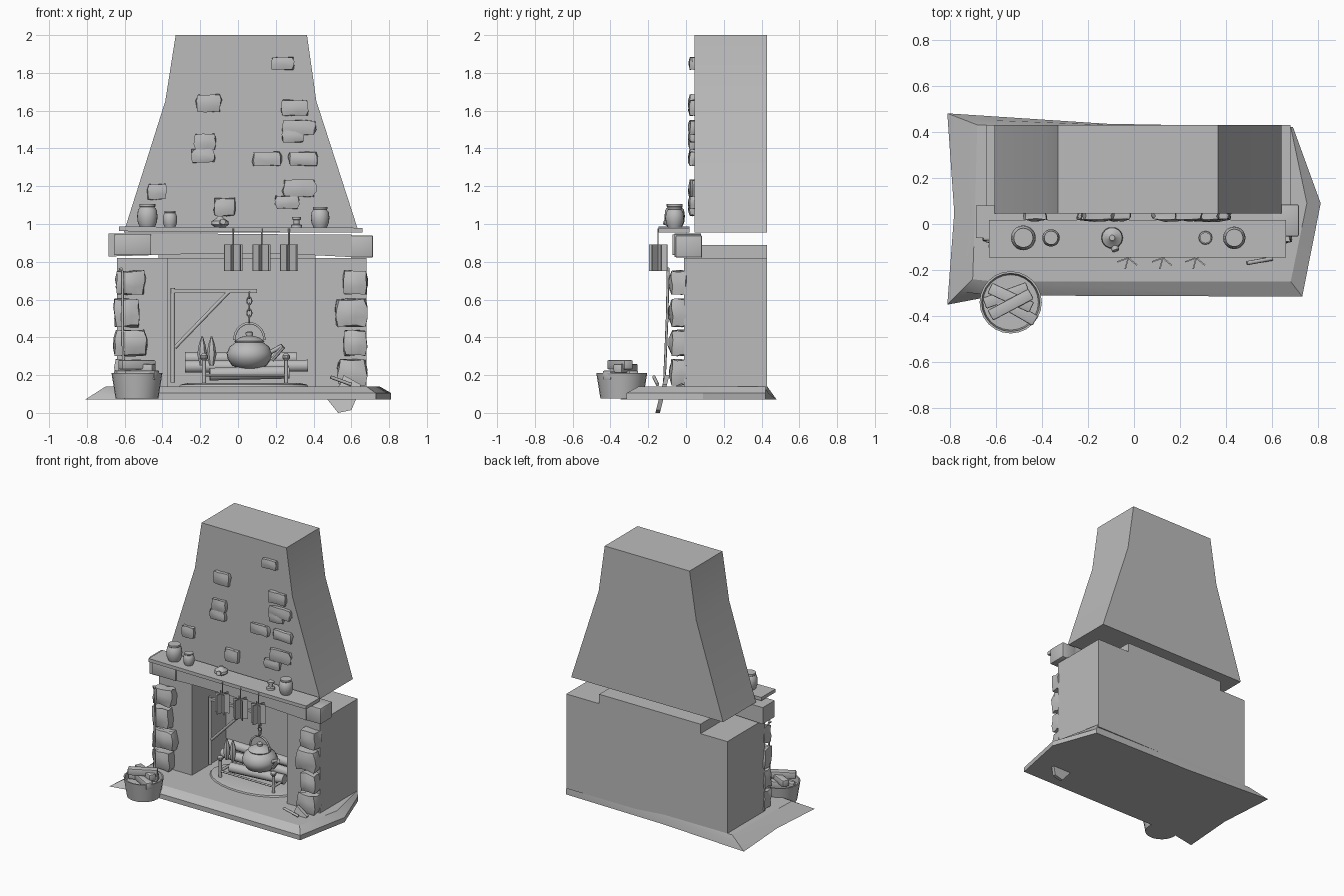
import bpy, bmesh, math, random
from mathutils import Vector, Matrix

random.seed(4)
grey = bpy.data.materials.new("stone grey")
grey.diffuse_color = (0.5, 0.5, 0.5, 1)


def finish(name, bm, angle=35):
    bmesh.ops.recalc_face_normals(bm, faces=bm.faces)
    me = bpy.data.meshes.new(name)
    bm.to_mesh(me)
    bm.free()
    ob = bpy.data.objects.new(name, me)
    bpy.context.collection.objects.link(ob)
    me.materials.append(grey)
    bpy.ops.object.select_all(action='DESELECT')
    ob.select_set(True)
    bpy.context.view_layer.objects.active = ob
    bpy.ops.object.shade_smooth_by_angle(angle=math.radians(angle))
    return ob


def box(name, x, y, z, bevel=0.0, rot=None):
    """Box from (min, max) ranges, optionally bevelled and turned about its centre."""
    c = Vector((sum(x) / 2, sum(y) / 2, sum(z) / 2))
    bm = bmesh.new()
    bmesh.ops.create_cube(bm, size=1)
    for v in bm.verts:
        v.co = Vector((v.co.x * (x[1] - x[0]), v.co.y * (y[1] - y[0]), v.co.z * (z[1] - z[0])))
    if bevel:
        bmesh.ops.bevel(bm, geom=bm.edges[:], offset=bevel, segments=2, profile=0.5, affect='EDGES')
    if rot:
        bm.transform(Matrix.Rotation(rot[0], 4, rot[1]))
    bm.transform(Matrix.Translation(c))
    return finish(name, bm)


def stone(name, x, z, w, h, y0, y1):
    """Rough rounded block with a jittered surface."""
    bm = bmesh.new()
    bmesh.ops.create_cube(bm, size=1)
    bmesh.ops.subdivide_edges(bm, edges=bm.edges[:], cuts=2, use_grid_fill=True)
    for v in bm.verts:
        r = max(abs(v.co.x), abs(v.co.z))
        px = 1 - 0.10 * (abs(v.co.z) > 0.4)
        py = 1 if r < 0.4 else 0.7
        j = [random.uniform(-0.05, 0.05) for _ in range(3)]
        v.co = Vector((x + (v.co.x * px + j[0]) * w, (y0 + y1) / 2 + (v.co.y * py + j[1]) * (y1 - y0),
                       z + (v.co.z + j[2]) * h))
    return finish(name, bm, 40)


def loft(name, rings, angle=35):
    """Closed solid through rings of equal point count."""
    bm = bmesh.new()
    rs = [[bm.verts.new(p) for p in ring] for ring in rings]
    n = len(rs[0])
    for a, b in zip(rs, rs[1:]):
        for i in range(n):
            bm.faces.new((a[i], a[(i + 1) % n], b[(i + 1) % n], b[i]))
    bm.faces.new(rs[0])
    bm.faces.new(rs[-1])
    return finish(name, bm, angle)


def lathe(name, x, y, profile, n=20, sy=1.0):
    rings = [[(x + r * math.cos(2 * math.pi * i / n), y + sy * r * math.sin(2 * math.pi * i / n), z)
              for i in range(n)] for r, z in profile]
    return loft(name, rings)


def rod(name, a, b, r, n=8):
    a, b = Vector(a), Vector(b)
    q = (b - a).to_track_quat('Z', 'Y')
    off = [q @ Vector((r * math.cos(2 * math.pi * i / n), r * math.sin(2 * math.pi * i / n), 0)) for i in range(n)]
    return loft(name, [[a + o for o in off], [b + o for o in off]], 50)


def path(name, pts, r, cyclic=False):
    cu = bpy.data.curves.new(name, 'CURVE')
    cu.dimensions = '3D'
    cu.bevel_depth, cu.bevel_resolution, cu.use_fill_caps = r, 1, True
    sp = cu.splines.new('POLY')
    sp.points.add(len(pts) - 1)
    for p, c in zip(sp.points, pts):
        p.co = (*c, 1)
    sp.use_cyclic_u = cyclic
    cu.materials.append(grey)
    ob = bpy.data.objects.new(name, cu)
    bpy.context.collection.objects.link(ob)


# chimney hood
loft("chimney_hood", [[(a, 0.045, z), (b, 0.045, z), (b, 0.43, z), (a, 0.43, z)] for a, b, z in
                      [(-0.605, 0.64, 0.955), (-0.385, 0.415, 1.65), (-0.33, 0.365, 2.0)]], 25)

# firebox: U-shaped plan around the niche, with a cap over it
plan = [(-0.64, -0.01), (-0.37, -0.01), (-0.37, 0.39), (0.41, 0.39),
        (0.41, -0.01), (0.68, -0.01), (0.68, 0.43), (-0.64, 0.43)]
loft("firebox", [[(x, y, z) for x, y in plan] for z in (0.12, 0.82)])
box("firebox_cap", (-0.42, 0.41), (0.08, 0.43), (0.815, 0.89))

# hearth slab with sloping edges
low = [(-0.81, 0.48), (-0.12, 0.435), (0.69, 0.42), (0.81, 0.09), (0.73, -0.315), (-0.6, -0.31), (-0.81, -0.35), (-0.78, 0.05)]
top = [(-0.68, 0.43), (-0.12, 0.43), (0.68, 0.42), (0.75, 0.09), (0.68, -0.25), (-0.6, -0.25), (-0.70, -0.24), (-0.69, 0.05)]
mid = [(0.5 * (a + c) if i in (0, 6, 7) else a, 0.5 * (b + d) if i in (0, 6, 7) else b)
       for i, ((a, b), (c, d)) in enumerate(zip(low, top))]
loft("hearth_slab", [[(x, y, 0.07) for x, y in low], [(x, y, 0.105) for x, y in mid],
                     [(x, y, 0.14) for x, y in top]], 25)
lathe("fire_disc", 0.03, 0.16, [(0.345, 0.135), (0.335, 0.15), (0.30, 0.157)], 28, 0.62)

# mantel beam and shelf
loft("mantel_beam", [[(x, -0.06, b), (x, 0.08, b), (x, 0.08, t), (x, -0.06, t)] for x, b, t in
                     [(-0.685, 0.828, 0.95), (-0.3, 0.84, 0.95), (0.3, 0.84, 0.945), (0.60, 0.825, 0.945)]])
box("mantel_left_block", (-0.655, -0.46), (-0.072, 0.0), (0.835, 0.945), 0.006)
box("mantel_end_block", (0.595, 0.715), (-0.055, 0.085), (0.822, 0.94), 0.008)
loft("mantel_shelf", [[(x, -0.145, z), (x, 0.018, z), (x, 0.018, z + 0.025), (x, -0.145, z + 0.025)]
                      for x, z in ((-0.63, 0.962), (0.0, 0.957), (0.66, 0.955))])

# pillar stones
for i, (x, z, w, h) in enumerate([(-0.57, 0.69, 0.15, 0.12), (-0.59, 0.53, 0.13, 0.14), (-0.57, 0.37, 0.17, 0.13),
                                  (-0.58, 0.215, 0.14, 0.13), (0.62, 0.69, 0.125, 0.12), (0.60, 0.53, 0.16, 0.14),
                                  (0.62, 0.37, 0.12, 0.13), (0.605, 0.215, 0.15, 0.13)]):
    stone(f"pillar_stone_{i}", x, z, w, h, -0.09, 0.02)

# hood stones
for i, (x, z, w, h) in enumerate([
        (.235, 1.85, .12, .065), (-.155, 1.64, .13, .09), (.30, 1.615, .14, .08), (.325, 1.51, .17, .075),
        (.29, 1.465, .11, .06), (-.175, 1.435, .11, .08), (-.185, 1.36, .12, .07), (.155, 1.345, .15, .07),
        (.345, 1.345, .15, .07), (-.43, 1.17, .10, .08), (.325, 1.19, .17, .085), (.26, 1.115, .125, .065),
        (-.07, 1.09, .11, .09)]):
    stone(f"hood_stone_{i}", x, z, w, h, 0.012, 0.07)

# jars, candlestick and little pot on the shelf
for i, (x, r, h) in enumerate([(-0.48, 0.054, 0.125), (-0.36, 0.038, 0.09), (0.435, 0.049, 0.11)]):
    lathe(f"jar_{i}", x, -0.06, [(r * k, 0.98 + h * t) for k, t in
          [(0.7, 0), (0.95, 0.25), (1, 0.5), (0.92, 0.75), (0.72, 0.87), (0.78, 0.9), (0.78, 1), (0.6, 1)]])
lathe("candlestick", 0.31, -0.06, [(0.03, 0.98), (0.028, 0.995), (0.016, 1.0), (0.016, 1.02), (0.024, 1.025), (0.024, 1.038)], 12)
lathe("little_pot", -0.095, -0.06, [(0.025, 0.98), (0.047, 0.998), (0.044, 1.015), (0.02, 1.03), (0.012, 1.042)], 14)
rod("little_pot_spout", (-0.09, -0.08, 1.0), (-0.08, -0.115, 1.012), 0.016)

# hanging bundles: crossed plates on strings
for i, x in enumerate((-0.025, 0.125, 0.27)):
    rod(f"bundle_string_{i}", (x, -0.148, 0.88), (x, -0.148, 0.975), 0.004, 6)
    for k, a in enumerate((20, 75, 140)):
        box(f"bundle_plate_{i}_{k}", (x - 0.05, x + 0.05), (-0.15, -0.144), (0.75, 0.892),
            rot=(math.radians(a), 'Z'))

# swinging crane, chain and kettle
Y = 0.17
rod("crane_post", (-0.345, Y, 0.16), (-0.345, Y, 0.66), 0.012)
box("crane_arm", (-0.355, 0.10), (Y - 0.01, Y + 0.01), (0.636, 0.655))
rod("crane_brace", (-0.335, Y, 0.345), (-0.05, Y, 0.64), 0.010)
for i in range(5):
    pts = []
    for k in range(10):
        t = 2 * math.pi * k / 10
        s = 0.013 * math.cos(t)
        pts.append((0.06 + (s if i % 2 else 0), Y + (0 if i % 2 else s), 0.625 - 0.032 * i + 0.021 * math.sin(t)))
    path(f"chain_link_{i}", pts, 0.004, True)
path("kettle_handle", [(0.06 + 0.08 * math.cos(math.pi * k / 14), Y, 0.385 + 0.09 * math.sin(math.pi * k / 14))
                       for k in range(15)], 0.007)
lathe("kettle", 0.06, Y, [(0.05, 0.235), (0.09, 0.25), (0.115, 0.285), (0.12, 0.315), (0.105, 0.35), (0.075, 0.372),
                          (0.08, 0.38), (0.05, 0.40), (0.018, 0.408), (0.02, 0.425), (0.01, 0.432)], 24)
rod("kettle_spout", (0.15, Y - 0.01, 0.31), (0.235, Y - 0.03, 0.355), 0.012)

# andirons, logs and kindling
for i, x in enumerate((-0.18, 0.255)):
    rod(f"andiron_post_{i}", (x, 0.05, 0.14), (x, 0.05, 0.285), 0.011)
    lathe(f"andiron_knob_{i}", x, 0.05, [(0.008, 0.275), (0.02, 0.29), (0.02, 0.303), (0.008, 0.316)], 10)
    rod(f"andiron_bar_{i}", (x, 0.05, 0.2), (x, 0.32, 0.2), 0.01)
    rod(f"andiron_leg_{i}", (x, 0.32, 0.14), (x, 0.32, 0.2), 0.01)
rod("andiron_rail", (-0.18, 0.05, 0.2), (0.255, 0.05, 0.2), 0.007)
rod("log_low", (-0.15, 0.13, 0.205), (0.27, 0.16, 0.215), 0.035, 10)
rod("log_front", (-0.28, 0.22, 0.245), (0.37, 0.21, 0.25), 0.033, 10)
rod("log_back", (-0.28, 0.28, 0.29), (0.31, 0.27, 0.29), 0.033, 10)
for i, (x, t) in enumerate(((-0.19, -0.185), (-0.14, -0.125))):
    lathe(f"kindling_{i}", x, 0.14, [(0.012, 0.25), (0.026, 0.31), (0.018, 0.36), (0.004, 0.405)], 6)
rod("kindling_right", (0.18, 0.15, 0.28), (0.24, 0.13, 0.35), 0.012, 6)

# bucket with split logs
lathe("bucket", -0.535, -0.34, [(0.113, 0.075), (0.135, 0.212), (0.126, 0.212), (0.120, 0.17)], 24)
for i, (dx, dy, z, a) in enumerate([(-.02, .03, .20, 20), (.02, -.03, .20, -30), (0, .02, .235, -25), (0, -.01, .255, 28)]):
    box(f"split_log_{i}", (-0.635 + dx, -0.435 + dx), (-0.365 + dy, -0.315 + dy), (z - 0.024, z + 0.024),
        0.006, (math.radians(a), 'Z'))

# poker leaning on the left pillar and shovel at the right
path("poker", [(-0.605, -0.115, 0.15), (-0.612, -0.1, 0.5), (-0.61, -0.095, 0.74), (-0.617, -0.095, 0.765), (-0.63, -0.095, 0.76)], 0.007)
blade = [(0.47, 0.075), (0.53, 0.0), (0.60, 0.015), (0.63, 0.085), (0.65, 0.15), (0.56, 0.20), (0.54, 0.15)]
loft("shovel_blade", [[(x, d - 0.10 - 0.25 * (0.2 - z), z) for x, z in blade] for d in (-0.012, 0.012)])
rod("shovel_handle", (0.60, -0.15, 0.15), (0.49, -0.17, 0.19), 0.009)
